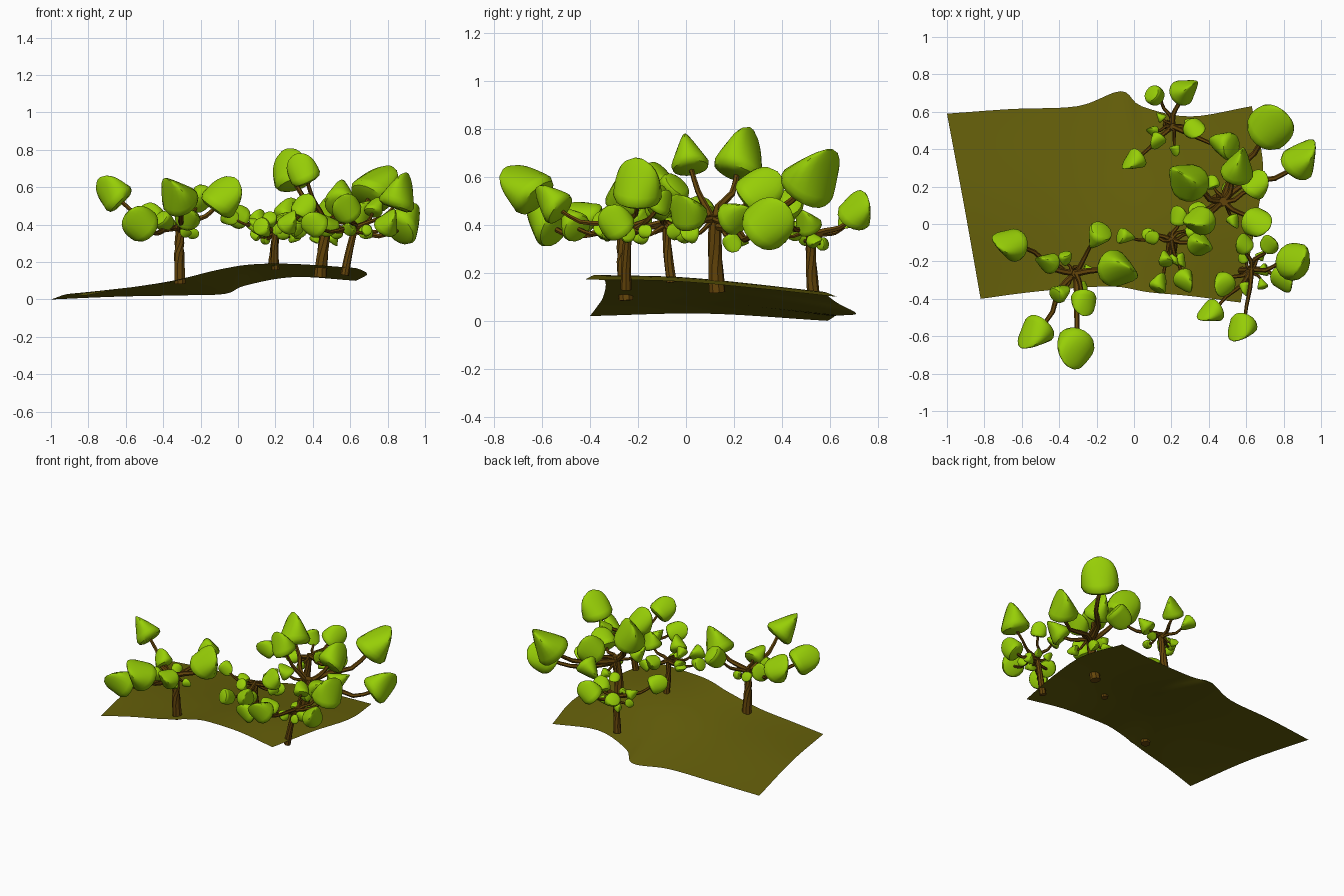
import bpy, bmesh, math, random
from mathutils import Vector, Matrix

if "Cube" in bpy.data.objects:
    bpy.data.objects.remove(bpy.data.objects["Cube"])

random.seed(4)


def material(name, rgb):
    m = bpy.data.materials.new(name)
    m.diffuse_color = (*rgb, 1)
    m.use_nodes = True
    m.node_tree.nodes["Principled BSDF"].inputs["Base Color"].default_value = m.diffuse_color
    return m


GRASS = material("grass", (0.13, 0.115, 0.003))
BARK = material("bark", (0.13, 0.06, 0.003))
LEAF = material("leaf", (0.31, 0.62, 0.002))


def finish(bm, name, mat, angle=40):
    me = bpy.data.meshes.new(name)
    bm.to_mesh(me)
    bm.free()
    ob = bpy.data.objects.new(name, me)
    bpy.context.collection.objects.link(ob)
    me.materials.append(mat)
    bpy.ops.object.select_all(action='DESELECT')
    ob.select_set(True)
    bpy.context.view_layer.objects.active = ob
    bpy.ops.object.shade_smooth_by_angle(angle=math.radians(angle))
    return ob


def spline(pts, t):
    """Point at t (0..1) on a smooth curve through pts."""
    p = [Vector(q) for q in pts]
    p = [2 * p[0] - p[1]] + p + [2 * p[-1] - p[-2]]
    f = t * (len(pts) - 1)
    i = min(int(f), len(pts) - 2)
    f -= i
    a, b, c, d = p[i:i + 4]
    return 0.5 * (2 * b + (c - a) * f + (2 * a - 5 * b + 4 * c - d) * f * f
                  + (3 * b - a - 3 * c + d) * f ** 3)


def loft(bm, rings):
    """Skin closed rings of points and cap both ends."""
    vs = [[bm.verts.new(p) for p in r] for r in rings]
    n = len(vs[0])
    for r0, r1 in zip(vs, vs[1:]):
        for k in range(n):
            bm.faces.new((r0[k], r0[(k + 1) % n], r1[(k + 1) % n], r1[k]))
    bm.faces.new(vs[0][::-1])
    bm.faces.new(vs[-1])


def tube(bm, pts, r0, r1, sides=8, steps=6):
    rings = []
    for i in range(steps + 1):
        t = i / steps
        d = spline(pts, min(t + .02, 1)) - spline(pts, max(t - .02, 0))
        q = d.to_track_quat('Z', 'Y')
        r = r0 + (r1 - r0) * t
        c = spline(pts, t)
        rings.append([c + q @ Vector((r * math.cos(a), r * math.sin(a), 0))
                      for a in (2 * math.pi * k / sides for k in range(sides))])
    loft(bm, rings)


def clump(bm, centre, axis, s, roll):
    """Leaf clump: round base, pinched to a domed ridge at the far end."""
    m = (Matrix.Translation(centre) @ axis.to_track_quat('Z', 'Y').to_matrix().to_4x4()
         @ Matrix.Rotation(roll, 4, 'Z'))
    prof = [(-.95, .66, .64), (-.84, .88, .88), (-.62, .94, 1.0)]
    for i in range(1, 9):
        t = i / 8
        prof.append((-.62 + 1.62 * t, .92 * (1 - t) ** .9 + .03,
                     math.sqrt(max(1 - t ** 3, .03))))
    loft(bm, [[m @ Vector((s * a * math.cos(w), s * b * math.sin(w), s * z))
               for w in (2 * math.pi * k / 16 for k in range(16))] for z, a, b in prof])


# Ground: sheet blended between four edge curves
front = [(-.82, -.4, .02), (-.6, -.37, .06), (-.35, -.345, .1), (-.1, -.335, .16),
         (.08, -.365, .188), (.3, -.385, .19), (.57, -.42, .172)]
back = [(-1, .59, 0), (-.65, .615, .015), (-.3, .63, .022), (-.07, .71, .03),
        (.04, .63, .075), (.3, .575, .12), (.63, .63, .1)]
left = [front[0], (-.905, .08, .03), back[0]]
right = [front[-1], (.64, -.05, .165), (.69, .3, .135), back[-1]]
bm = bmesh.new()
N = 30
c00, c10, c01, c11 = (Vector(p) for p in (front[0], front[-1], back[0], back[-1]))
grid = []
for j in range(N + 1):
    v = j / N
    row = []
    for i in range(N + 1):
        u = i / N
        p = ((1 - v) * spline(front, u) + v * spline(back, u)
             + (1 - u) * spline(left, v) + u * spline(right, v)
             - (1 - u) * (1 - v) * c00 - u * (1 - v) * c10 - (1 - u) * v * c01 - u * v * c11)
        row.append(bm.verts.new(p))
    grid.append(row)
for j in range(N):
    for i in range(N):
        bm.faces.new((grid[j][i], grid[j][i + 1], grid[j + 1][i + 1], grid[j + 1][i]))
finish(bm, "ground", GRASS, 60)


def tree(name, base, top, r, clumps, small):
    """Trunk, one bent branch per clump, and the leaf clumps."""
    base, top = Vector(base), Vector(top)
    wood, leaves = bmesh.new(), bmesh.new()
    tube(wood, [base, base.lerp(top, .5) - Vector((.004, .004, 0)), top], r, r * .72)
    items = list(clumps)
    for k in range(small):
        a = 2 * math.pi * (k + random.random() * .6) / small
        d = random.uniform(.07, .13)
        items.append((top.x + d * math.cos(a), top.y + d * math.sin(a),
                      random.uniform(.32, .40), random.uniform(.026, .038)))
    for x, y, z, s in items:
        c = Vector((x, y, z))
        start = base.lerp(top, random.uniform(.86, .98))
        d = c - start
        axis = (d.normalized() + Vector((random.uniform(-.4, .4), random.uniform(-.4, .4),
                                         random.uniform(.2, .7)))).normalized()
        end = c - axis * s * .8
        run = (end - start).length
        side = Vector((-d.y, d.x, 0)).normalized() * random.uniform(-.12, .12) * run
        knee = start.lerp(end, .35) + side + Vector((0, 0, -.04 * run))
        bend = start.lerp(end, .7) - side * .3 + Vector((0, 0, -.1 * run))
        br = min(r * .5, .006 + .1 * s)
        tube(wood, [start, knee, bend, end], br * 1.15, br * .7, 6, 6)
        if random.random() < .2:
            axis = -axis
        clump(leaves, c, axis, s * 1.05, random.uniform(0, math.pi))
    finish(wood, name + "_trunk_and_branches", BARK)
    finish(leaves, name + "_leaves", LEAF)


tree("left_tree", (-.31, -.25, .085), (-.31, -.265, .41), .032, [
    (-.68, -.11, .58, .088), (-.47, -.2, .46, .058), (-.2, -.07, .53, .066),
    (-.07, -.24, .56, .1), (-.54, -.6, .42, .09), (-.33, -.68, .57, .1),
    (-.27, -.43, .45, .066), (-.39, -.36, .41, .05)], 3)

tree("back_tree", (.18, .53, .12), (.21, .52, .39), .026, [
    (.12, .68, .42, .05), (.28, .72, .47, .073), (-.01, .33, .45, .06),
    (.12, .44, .38, .042), (.33, .5, .42, .055), (.47, .42, .45, .075)], 4)

tree("middle_tree", (.44, .13, .12), (.48, .12, .44), .035, [
    (.75, .54, .62, .118), (.91, .36, .42, .1), (.28, .24, .7, .105),
    (.56, .32, .55, .09), (.34, .01, .7, .08), (.67, .0, .47, .076),
    (.66, .22, .44, .07), (.33, .06, .48, .052)], 3)

tree("right_tree", (.57, -.25, .13), (.63, -.24, .4), .023, [
    (.87, -.2, .58, .098), (.81, -.3, .42, .068), (.57, -.57, .5, .075),
    (.4, -.48, .41, .065), (.47, -.33, .41, .06), (.73, -.1, .5, .05),
    (.58, -.1, .48, .05), (.68, -.25, .36, .036), (.6, -.35, .38, .036)], 3)

tree("front_tree", (.2, -.06, .16), (.2, -.085, .42), .022, [
    (-.04, -.07, .44, .045), (.09, -.07, .41, .036), (.17, -.18, .42, .04),
    (.14, -.31, .38, .05), (.28, -.31, .42, .058), (.36, -.11, .5, .064),
    (.24, .05, .43, .05), (.33, .0, .37, .04), (.25, -.2, .36, .038)], 3)
